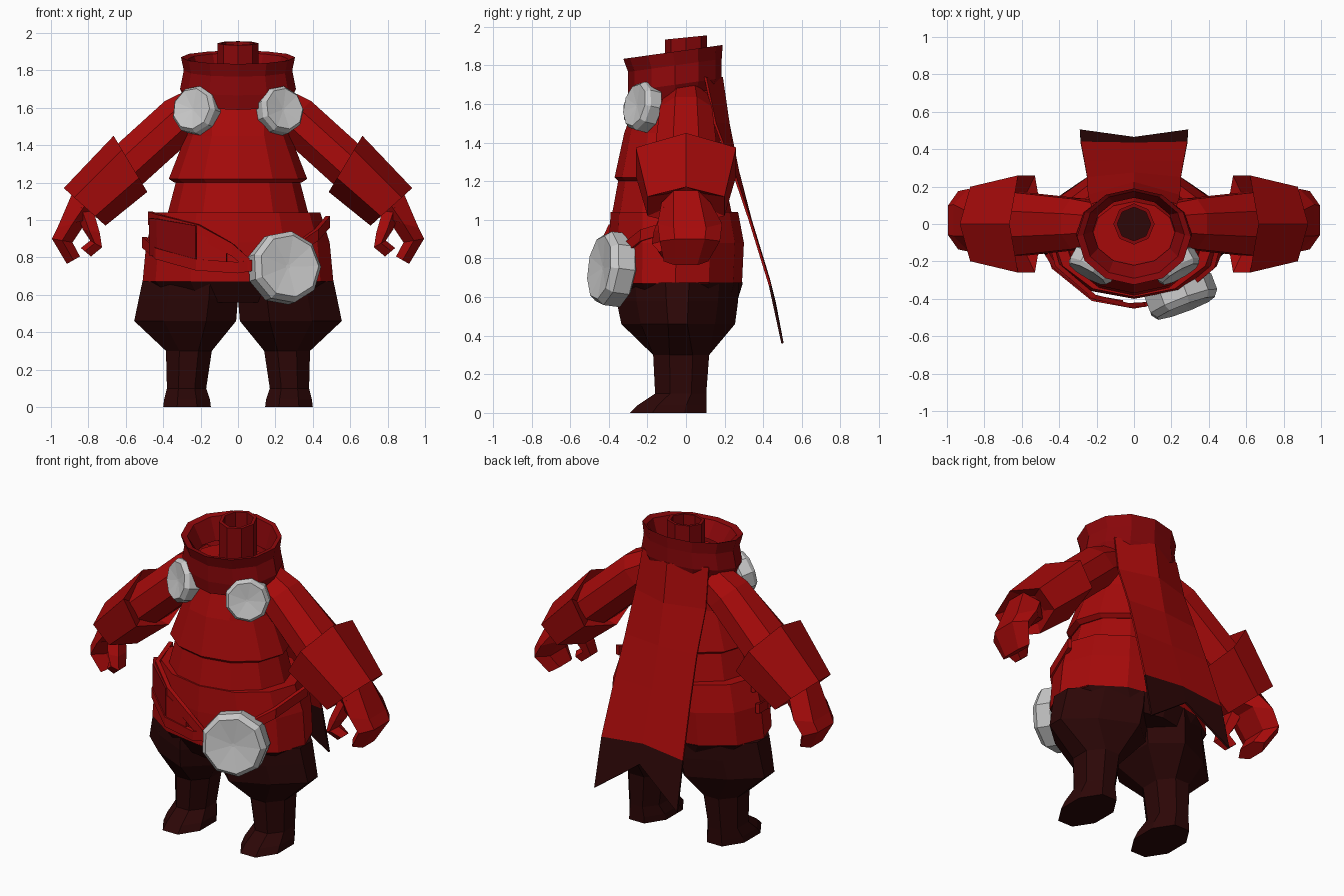
import bpy, bmesh, math
from mathutils import Vector

if "Cube" in bpy.data.objects:
    bpy.data.objects.remove(bpy.data.objects["Cube"])


def material(name, rgb):
    m = bpy.data.materials.new(name)
    m.diffuse_color = (*rgb, 1)
    m.use_nodes = True
    m.node_tree.nodes["Principled BSDF"].inputs["Base Color"].default_value = m.diffuse_color
    return m


RED = material("red cloth", (0.38, 0.003, 0.003))
DEEP = material("deep red cloth", (0.25, 0.002, 0.003))
DARK = material("dark maroon", (0.025, 0.002, 0.002))
GREY = material("light grey metal", (0.58, 0.58, 0.58))


def finish(name, bm, *mats):
    bmesh.ops.recalc_face_normals(bm, faces=bm.faces)
    me = bpy.data.meshes.new(name)
    bm.to_mesh(me)
    bm.free()
    for m in mats:
        me.materials.append(m)
    ob = bpy.data.objects.new(name, me)
    bpy.context.collection.objects.link(ob)
    return ob


def ring(c, u, v, n, flat=False):
    """Polygon around c; flat=True puts flat sides on the u axis."""
    c, u, v = Vector(c), Vector(u), Vector(v)
    off, k = (math.pi / n, 1 / math.cos(math.pi / n)) if flat else (0, 1)
    return [c + (u * math.cos(a) + v * math.sin(a)) * k
            for a in (off + 2 * math.pi * i / n for i in range(n))]


def level(z, x0, x1, y0, y1, n=12, flat=False, slope=0):
    """Horizontal ring filling x0..x1 and y0..y1, rising by slope along y."""
    hy = (y1 - y0) / 2
    return ring(((x0 + x1) / 2, (y0 + y1) / 2, z), ((x1 - x0) / 2, 0, 0),
                (0, hy, slope * hy), n, flat)


def loft(name, rings, mat, caps=(True, True), closed=True):
    bm = bmesh.new()
    vs = [[bm.verts.new(p) for p in r] for r in rings]
    n = len(vs[0])
    for a, b in zip(vs, vs[1:]):
        for i in range(n if closed else n - 1):
            j = (i + 1) % n
            bm.faces.new((a[i], a[j], b[j], b[i]))
    if caps[0]:
        bm.faces.new(vs[0])
    if caps[1]:
        bm.faces.new(vs[-1])
    return finish(name, bm, mat)


def strap(name, path, h, mat):
    """Upright thin band following a path."""
    ob = loft(name, [[Vector(p) - Vector((0, 0, h)) for p in path],
                     [Vector(p) + Vector((0, 0, h)) for p in path]],
              mat, (False, False), False)
    s = ob.modifiers.new("thickness", "SOLIDIFY")
    s.thickness, s.offset = 0.025, 0


def disc(name, c, normal, r, depth, n=9):
    """Bevelled metal disc with a faceted, slightly dished face."""
    w = Vector(normal).normalized()
    u = Vector((0, 0, 1)).cross(w).normalized()
    v = w.cross(u)
    c = Vector(c)
    loft(name, [ring(c + w * d * depth, u * r * k, v * r * k, n)
                for d, k in ((-0.5, 0.88), (-0.4, 1), (0.25, 1),
                             (0.5, 0.86), (0.36, 0.06))], GREY)


# Layered tunic: chest, waist and hip skirt
loft("chest", [level(1.20, -0.34, 0.34, -0.35, 0.20),
               level(1.22, -0.37, 0.37, -0.37, 0.22),
               level(1.45, -0.28, 0.28, -0.32, 0.17),
               level(1.64, -0.27, 0.27, -0.25, 0.14),
               level(1.72, -0.22, 0.22, -0.22, 0.12)], RED)
loft("waist", [level(1.02, -0.38, 0.38, -0.385, 0.24),
               level(1.21, -0.33, 0.33, -0.35, 0.20)], RED)
loft("hip_skirt", [level(0.67, -0.51, 0.51, -0.40, 0.29),
                   level(0.88, -0.49, 0.49, -0.40, 0.30),
                   level(1.04, -0.44, 0.44, -0.39, 0.27),
                   level(1.04, -0.36, 0.36, -0.34, 0.22)], RED)
loft("trouser_seat", [level(0.56, -0.40, 0.40, -0.33, 0.26),
                      level(0.675, -0.51, 0.51, -0.40, 0.295)], DARK)

# Open collar with a neck tube inside
loft("collar", [level(1.635, -0.28, 0.28, -0.29, 0.17, slope=0.2),
                level(1.70, -0.31, 0.31, -0.30, 0.185, slope=0.14),
                level(1.80, -0.29, 0.29, -0.30, 0.185, slope=0.14),
                level(1.87, -0.305, 0.305, -0.325, 0.19, slope=0.14),
                level(1.86, -0.27, 0.27, -0.29, 0.175, slope=0.14),
                level(1.74, -0.22, 0.22, -0.22, 0.14)], DEEP, (False, False))
loft("neck_tube", [level(1.70, -0.11, 0.11, -0.11, 0.11, 8),
                   level(1.945, -0.11, 0.11, -0.11, 0.11, 8, slope=0.1),
                   level(1.945, -0.09, 0.09, -0.09, 0.09, 8, slope=0.1),
                   level(1.76, -0.09, 0.09, -0.09, 0.09, 8)], DEEP, (False, False))
loft("neck_hollow", [level(1.75, -0.10, 0.10, -0.10, 0.10, 8),
                     level(1.765, -0.10, 0.10, -0.10, 0.10, 8)], DARK)

for s, side in ((-1, "left"), (1, "right")):
    def slant(x, z, across, deep, ang, n=8, y=0.0, flat=False):
        """Ring across a limb that heads down and outward at ang degrees."""
        a = math.radians(ang)
        return ring((s * x, y, z), (s * across * math.sin(a), 0, across * math.cos(a)),
                    (0, deep, 0), n, flat)

    def oval(x, y, z, hx, hy, tilt, n=6):
        """Nearly level ring for the fingers and thumb."""
        return ring((s * x, y, z), (s * hx, 0, tilt), (0, hy, 0), n, n == 6)

    # Sleeve, flared cuff, and hand
    loft(side + "_sleeve", [slant(0.18, 1.62, 0.11, 0.11, 40, flat=True),
                            slant(0.30, 1.55, 0.125, 0.135, 46, flat=True),
                            slant(0.62, 1.26, 0.125, 0.17, 45, flat=True)], RED)
    loft(side + "_cuff", [slant(0.63, 1.25, 0.11, 0.14, 40, 6),
                          slant(0.575, 1.30, 0.175, 0.30, 31, 6),
                          slant(0.82, 1.07, 0.15, 0.23, 48, 6),
                          slant(0.79, 1.10, 0.10, 0.11, 45, 6)], RED)
    loft(side + "_palm", [slant(0.81, 1.09, 0.095, 0.11, 50, 6, flat=True),
                          oval(0.885, 0.02, 0.98, 0.08, 0.145, -0.02),
                          oval(0.94, 0.02, 0.89, 0.055, 0.135, 0.01),
                          oval(0.88, 0.0, 0.785, 0.035, 0.10, -0.02)], RED)
    loft(side + "_thumb", [oval(0.82, -0.06, 1.06, 0.06, 0.06, 0.02, 5),
                           oval(0.78, -0.10, 0.94, 0.05, 0.07, 0.01, 5),
                           oval(0.755, -0.12, 0.87, 0.035, 0.06, 0.02, 5),
                           oval(0.81, -0.10, 0.825, 0.03, 0.04, 0.025, 5)], RED)

    # Baggy trouser leg running into the boot
    leg = ((0.00, 0.145, 0.40, -0.29, 0.105), (0.04, 0.15, 0.395, -0.25, 0.105),
           (0.10, 0.17, 0.38, -0.16, 0.105), (0.30, 0.14, 0.385, -0.17, 0.12),
           (0.46, 0.01, 0.555, -0.36, 0.28), (0.58, 0.00, 0.53, -0.38, 0.29),
           (0.675, 0.00, 0.51, -0.38, 0.29))
    rings = [level(z, min(s * a, s * b), max(s * a, s * b), y0, y1, 8, True)
             for z, a, b, y0, y1 in leg]
    for r in rings[4:]:  # taper the baggy part towards the outer hip
        for p in r:
            p.y = -0.045 + (p.y + 0.045) * (1.16 - 0.75 * abs(p.x) / 0.53)
    loft(side + "_leg", rings, DARK)

    # Shoulder clasp
    disc(side + "_shoulder_disc", (s * 0.225, -0.225, 1.585),
         (s * 0.48, -0.85, 0.2), 0.13, 0.10)

# Sagging belt with its large buckle
strap("belt_lower", [(-0.50, 0.0, 0.88), (-0.43, -0.23, 0.82), (-0.22, -0.40, 0.76),
                     (0.0, -0.44, 0.745), (0.22, -0.40, 0.78),
                     (0.42, -0.23, 0.92), (0.48, 0.0, 0.99)], 0.03, RED)
strap("belt_upper", [(-0.47, 0.0, 1.01), (-0.41, -0.22, 0.99), (-0.21, -0.39, 0.94),
                     (-0.03, -0.435, 0.84), (0.06, -0.43, 0.76)], 0.035, RED)
strap("belt_pouch", [(-0.465, -0.16, 0.91), (-0.425, -0.225, 0.905),
                     (-0.22, -0.392, 0.87)], 0.10, DEEP)
strap("belt_flap", [(-0.22, -0.392, 0.86), (-0.06, -0.42, 0.80)], 0.07, RED)
disc("belt_buckle", (0.25, -0.385, 0.745), (0.35, -0.92, 0.12), 0.195, 0.14)

# Curved cape with a notched dark hem
bm = bmesh.new()
rows = []
for edge, y, z, w, mid in ((0.10, 0.185, 1.74, 0.23, 0), (0.15, 0.22, 1.50, 0.245, 0),
                           (0.245, 0.27, 1.25, 0.25, 0), (0.33, 0.335, 1.0, 0.265, 0),
                           (0.435, 0.43, 0.66, 0.285, 0.03),
                           (0.50, 0.46, 0.36, 0.29, 0.21)):
    rows.append([bm.verts.new(p) for p in
                 ((-w, edge, z), (0, y, z + mid), (w, edge, z))])
for a, b in zip(rows, rows[1:]):
    for i in (0, 1):
        f = bm.faces.new((a[i], a[i + 1], b[i + 1], b[i]))
        f.material_index = 1 if f.calc_center_median().z < 0.66 else 0
cape = finish("cape", bm, RED, DARK)
sol = cape.modifiers.new("thickness", "SOLIDIFY")
sol.thickness, sol.offset = 0.012, 0
